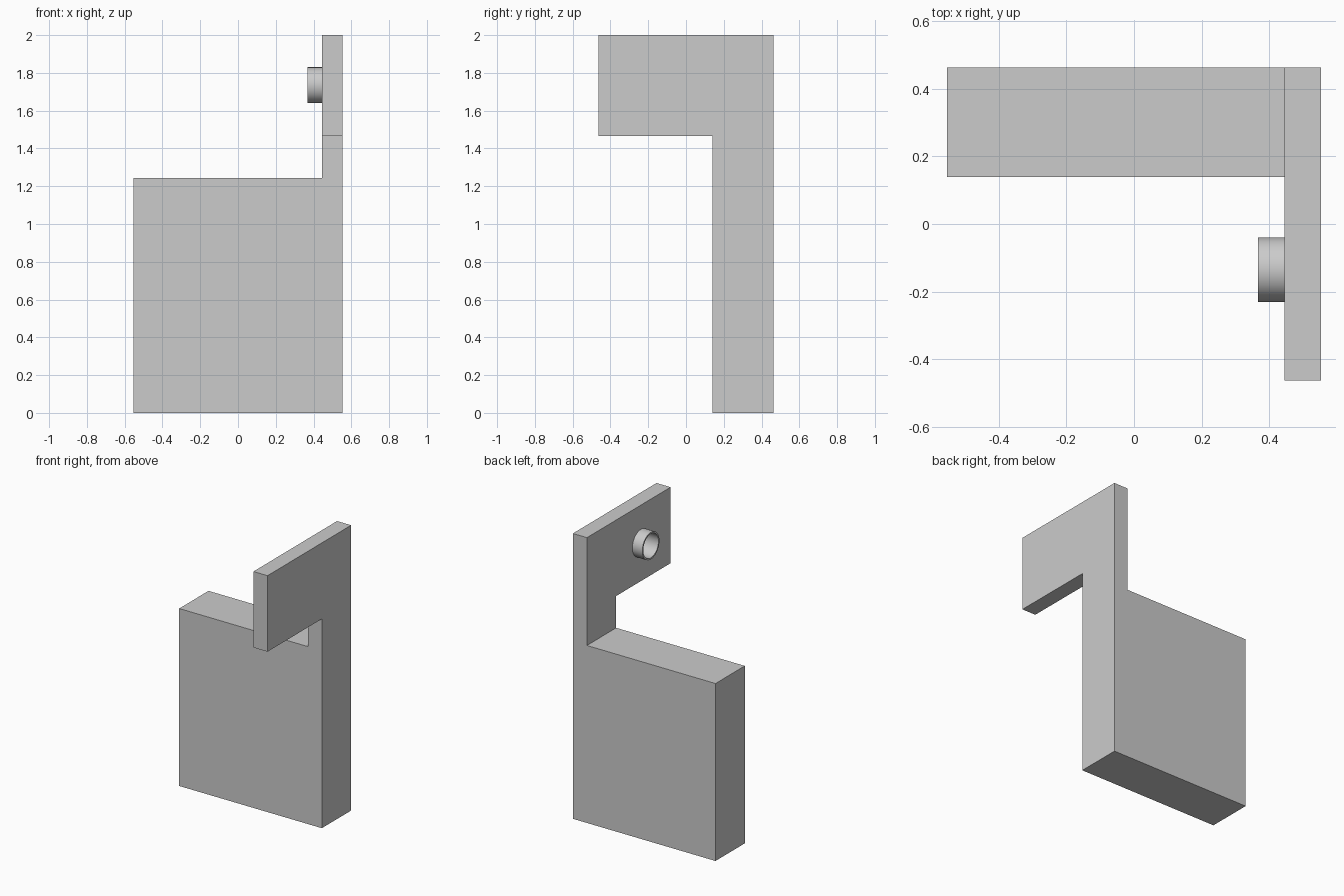
import bpy
import bmesh
import math
from mathutils import Matrix, Vector

cube = bpy.data.objects.get("Cube")
if cube:
    bpy.data.objects.remove(cube, do_unlink=True)

GREY = (0.6, 0.6, 0.6, 1.0)
grey = bpy.data.materials.new("light grey")
grey.use_nodes = True
grey.diffuse_color = GREY
grey.node_tree.nodes["Principled BSDF"].inputs["Base Color"].default_value = GREY

# Overall extents and the shared levels
HALF_X, HALF_Y, HEIGHT = 0.553, 0.463, 2.0
PLATE_X, BLOCK_Y = 0.444, 0.139
BLOCK_TOP, ARM_BOTTOM = 1.244, 1.467
BOSS_Y, BOSS_Z, BOSS_X = -0.135, 1.735, 0.367


def finish(name, bm):
    bmesh.ops.recalc_face_normals(bm, faces=bm.faces)
    mesh = bpy.data.meshes.new(name)
    bm.to_mesh(mesh)
    bm.free()
    mesh.materials.append(grey)
    obj = bpy.data.objects.new(name, mesh)
    bpy.context.collection.objects.link(obj)
    return obj


def box(name, low, high):
    bm = bmesh.new()
    low, high = Vector(low), Vector(high)
    bmesh.ops.create_cube(bm, size=1)
    bmesh.ops.scale(bm, vec=high - low, verts=bm.verts)
    bmesh.ops.translate(bm, vec=(low + high) / 2, verts=bm.verts)
    return finish(name, bm)


def x_cylinder(name, radius, x0, x1):
    bm = bmesh.new()
    place = Matrix.Translation(((x0 + x1) / 2, BOSS_Y, BOSS_Z)) @ Matrix.Rotation(math.pi / 2, 4, "Y")
    bmesh.ops.create_cone(bm, cap_ends=True, segments=64, radius1=radius,
                          radius2=radius, depth=x1 - x0, matrix=place)
    return finish(name, bm)


def combine(target, other, operation):
    mod = target.modifiers.new(other.name, "BOOLEAN")
    mod.operation = operation
    mod.solver = "EXACT"
    mod.object = other
    other.hide_render = True
    bpy.context.view_layer.objects.active = target
    bpy.ops.object.modifier_apply(modifier=mod.name)
    bpy.data.objects.remove(other, do_unlink=True)


# Main block with the tall side plate
body = box("body", (-HALF_X, BLOCK_Y, 0), (HALF_X, HALF_Y, BLOCK_TOP))
post = box("side_post", (PLATE_X, BLOCK_Y, 0), (HALF_X, HALF_Y, HEIGHT))
arm = box("front_arm", (PLATE_X, -HALF_Y, ARM_BOTTOM), (HALF_X, HALF_Y, HEIGHT))
combine(body, post, "UNION")
combine(body, arm, "UNION")

# Round boss with a deep blind bore
combine(body, x_cylinder("boss", 0.095, BOSS_X, PLATE_X + 0.05), "UNION")
combine(body, x_cylinder("bore", 0.084, BOSS_X - 0.05, HALF_X - 0.01), "DIFFERENCE")

# Clean coplanar seams, then shade the round parts smoothly
bm = bmesh.new()
bm.from_mesh(body.data)
bmesh.ops.remove_doubles(bm, verts=bm.verts, dist=0.0001)
bmesh.ops.dissolve_limit(bm, angle_limit=0.01, verts=bm.verts, edges=bm.edges)
bm.to_mesh(body.data)
bm.free()
bpy.ops.object.select_all(action="DESELECT")
body.select_set(True)
bpy.context.view_layer.objects.active = body
bpy.ops.object.shade_smooth_by_angle(angle=math.radians(30))
